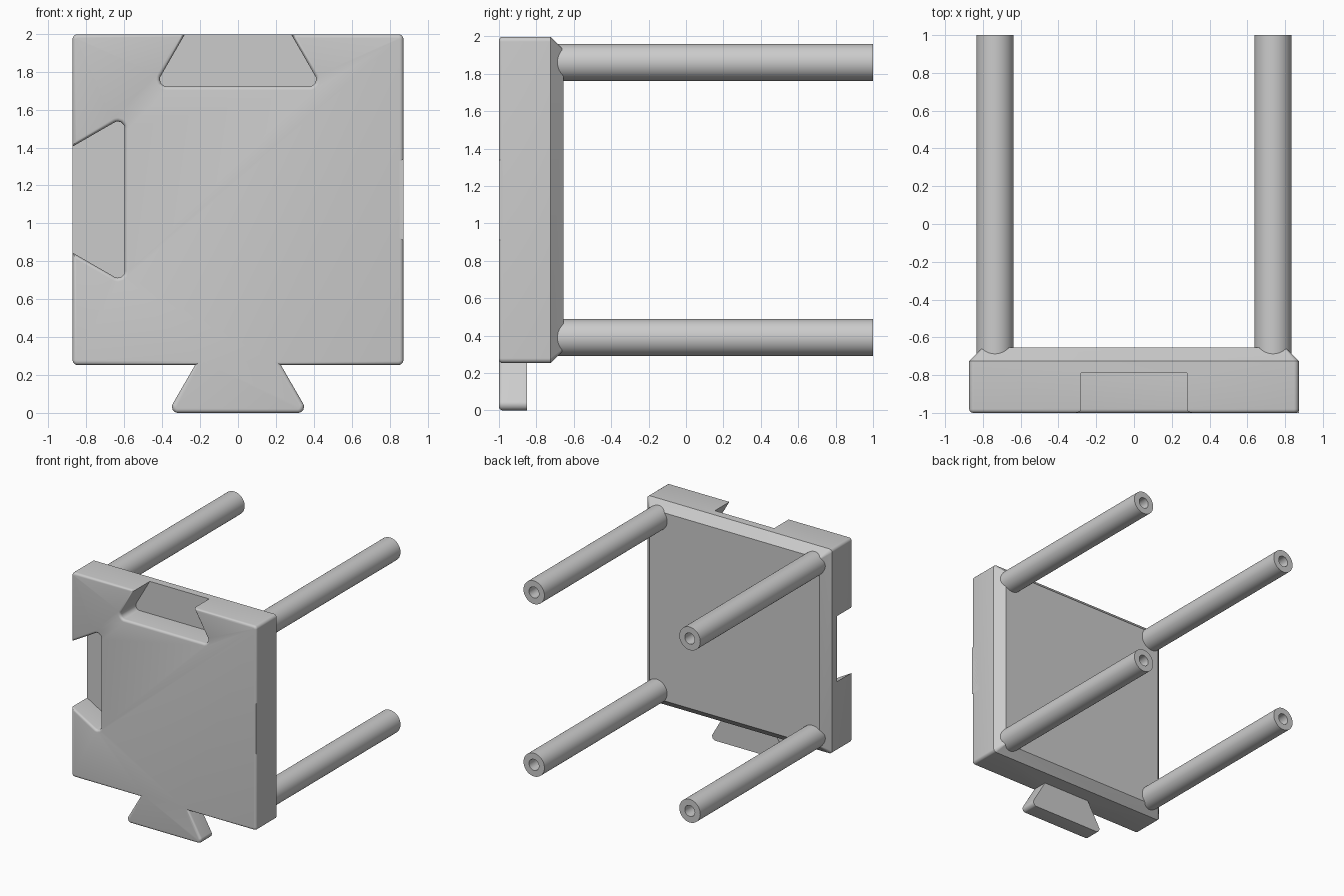
import bpy, bmesh, math
from mathutils import Vector

if "Cube" in bpy.data.objects:
    bpy.data.objects.remove(bpy.data.objects["Cube"], do_unlink=True)

grey = bpy.data.materials.new("light_grey")
grey.use_nodes = True
grey.diffuse_color = (0.6, 0.6, 0.6, 1)
grey.node_tree.nodes["Principled BSDF"].inputs["Base Color"].default_value = (0.6, 0.6, 0.6, 1)

HALF, MID = 0.8725, 1.125          # panel half width and centre height
FRONT, TAB_BACK, POCKET_BACK = -1.0, -0.85, -0.79
EDGE = 0.02                        # front edge rounding


def finish(name, bm):
    bmesh.ops.recalc_face_normals(bm, faces=bm.faces[:])
    mesh = bpy.data.meshes.new(name)
    bm.to_mesh(mesh)
    bm.free()
    obj = bpy.data.objects.new(name, mesh)
    bpy.context.collection.objects.link(obj)
    mesh.materials.append(grey)
    return obj


def rounded(points, radii, steps=6):
    """Replace each corner of an x-z outline by an arc (radius 0 keeps it)."""
    pts = [Vector(p) for p in points]
    out = []
    for i, p in enumerate(pts):
        r = radii[i]
        if r == 0:
            out.append(p)
            continue
        a = (pts[i - 1] - p).normalized()
        b = (pts[(i + 1) % len(pts)] - p).normalized()
        half = a.angle(b) / 2
        centre = p + (a + b).normalized() * r / math.sin(half)
        start = p + a * r / math.tan(half) - centre
        end = p + b * r / math.tan(half) - centre
        for k in range(steps + 1):
            t = k / steps
            out.append(centre + (start * (1 - t) + end * t).normalized() * r)
    return out


def loft(name, sections):
    """Skin outlines of equal length placed at successive depths."""
    bm = bmesh.new()
    rings = [[bm.verts.new((p.x, y, p.y)) for p in outline] for outline, y in sections]
    n = len(rings[0])
    for lower, upper in zip(rings, rings[1:]):
        for i in range(n):
            j = (i + 1) % n
            bm.faces.new((lower[i], lower[j], upper[j], upper[i]))
    bm.faces.new(rings[0])
    bm.faces.new(rings[-1])
    return finish(name, bm)


def square(half, r):
    return rounded([(-half, MID - half), (half, MID - half),
                    (half, MID + half), (-half, MID + half)], [r] * 4)


def combine(target, tool, operation):
    mod = target.modifiers.new(operation.lower(), 'BOOLEAN')
    mod.object, mod.operation, mod.solver = tool, operation, 'EXACT'
    bpy.context.view_layer.objects.active = target
    bpy.ops.object.modifier_apply(modifier=mod.name)
    bpy.data.objects.remove(tool, do_unlink=True)


def shade(obj):
    bpy.ops.object.select_all(action='DESELECT')
    obj.select_set(True)
    bpy.context.view_layer.objects.active = obj
    bpy.ops.object.shade_smooth_by_angle(angle=math.radians(35))


# Panel with chamfered back
panel = loft("panel", [(square(HALF, 0.026), FRONT), (square(HALF, 0.026), -0.725),
                       (square(HALF - 0.07, 0.01), -0.655)])

# Dovetail pockets in the top and the right side
slope = math.tan(math.radians(30))
top = MID + HALF
mouth, over = 0.28, 0.1
wide, narrow = mouth + 0.275 * slope, mouth - over * slope
trapezoid = [(-wide, -0.275), (wide, -0.275), (narrow, over), (-narrow, over)]
corner = [0.036, 0.036, 0, 0]
pocket = rounded(trapezoid, corner)
for outline in ([Vector((p.x, top + p.y)) for p in pocket],
                [Vector((-HALF - p.y, MID + p.x)) for p in pocket]):
    combine(panel, loft("pocket_cutter", [(outline, FRONT - 0.1), (outline, POCKET_BACK)]),
            'DIFFERENCE')

# Dovetail tab hanging below the panel
base, height = 0.372, 0.32
neck = base - height * slope
tab = rounded([(-base, 0), (base, 0), (neck, height), (-neck, height)], [0.032, 0.032, 0, 0])
combine(panel, loft("bottom_tab", [(tab, FRONT), (tab, TAB_BACK)]), 'UNION')

# Merge the flat front and round its whole rim
bm = bmesh.new()
bm.from_mesh(panel.data)
bmesh.ops.remove_doubles(bm, verts=bm.verts[:], dist=0.0005)
bmesh.ops.dissolve_limit(bm, angle_limit=0.01, verts=bm.verts[:], edges=bm.edges[:])
rim = [e for e in bm.edges
       if all(abs(v.co.y - FRONT) < 0.001 for v in e.verts)
       and len(e.link_faces) == 2 and e.calc_face_angle(0) > 0.5]
bmesh.ops.bevel(bm, geom=rim, offset=EDGE, segments=4, profile=0.5,
                affect='EDGES', clamp_overlap=False)
bm.to_mesh(panel.data)
bm.free()
shade(panel)

# Flush tab end on the left side, square against the rounded rim
side = [Vector(p) for p in ((HALF - 0.025, MID - 0.2), (HALF, MID - 0.215),
                            (HALF, MID + 0.215), (HALF - 0.025, MID + 0.2))]
loft("left_tab_end", [(side, FRONT), (side, TAB_BACK)])

# Four round legs with a bore in the end
offset, radius, bore = 0.736, 0.099, 0.047
for side_name, sx in (("left", 1), ("right", -1)):
    for level, sz in (("upper", 1), ("lower", -1)):
        bm = bmesh.new()
        profile = [(0, -0.72), (radius, -0.72), (radius, 1), (bore, 1), (bore, 0.6), (0, 0.6)]
        verts = [bm.verts.new((r, y, 0)) for r, y in profile]
        edges = [bm.edges.new(pair) for pair in zip(verts, verts[1:])]
        bmesh.ops.spin(bm, geom=verts + edges, cent=(0, 0, 0), axis=(0, 1, 0),
                       angle=math.tau, steps=40, use_merge=True)
        bmesh.ops.remove_doubles(bm, verts=bm.verts[:], dist=0.0001)
        leg = finish(f"{level}_{side_name}_leg", bm)
        leg.location = (sx * offset, 0, MID + sz * offset)
        shade(leg)
